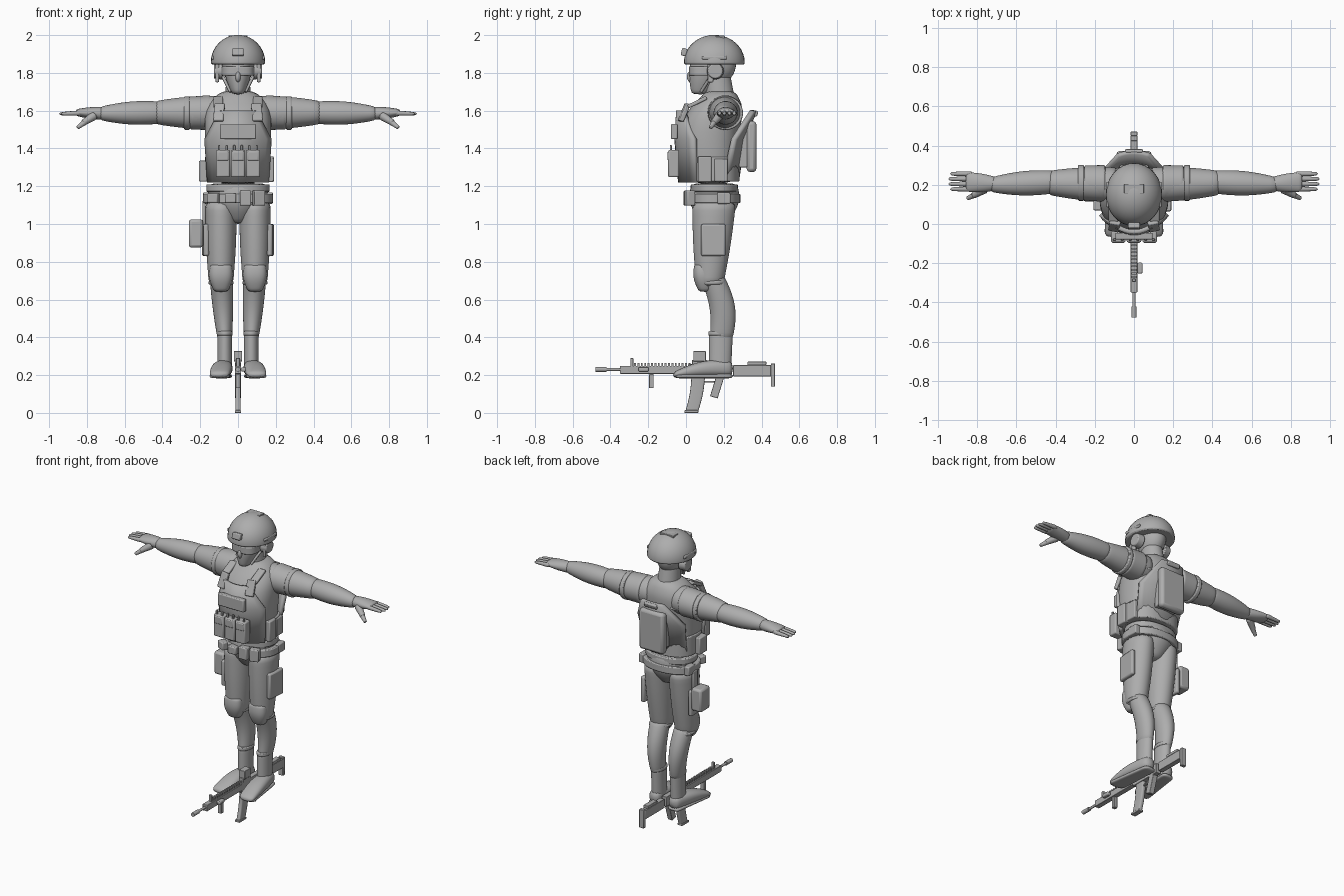
import bpy, bmesh, math
from mathutils import Vector, Matrix

if "Cube" in bpy.data.objects:
    bpy.data.objects.remove(bpy.data.objects["Cube"], do_unlink=True)

GREY = (.42, .42, .42, 1)
grey = bpy.data.materials.new("plain_grey")
grey.use_nodes = True
grey.diffuse_color = GREY
grey.node_tree.nodes["Principled BSDF"].inputs["Base Color"].default_value = GREY


def finish(name, bm, mirror=False, smooth=False, bevel=0, thick=0):
    bmesh.ops.recalc_face_normals(bm, faces=bm.faces)
    mesh = bpy.data.meshes.new(name)
    bm.to_mesh(mesh)
    bm.free()
    mesh.materials.append(grey)
    obj = bpy.data.objects.new(name, mesh)
    bpy.context.collection.objects.link(obj)
    bpy.ops.object.select_all(action='DESELECT')
    bpy.context.view_layer.objects.active = obj
    obj.select_set(True)
    bpy.ops.object.shade_smooth_by_angle(angle=math.radians(180 if smooth else 40))
    if thick:
        solid = obj.modifiers.new("thickness", 'SOLIDIFY')
        solid.thickness, solid.offset = thick, 0
    if bevel:
        rounding = obj.modifiers.new("rounding", 'BEVEL')
        rounding.width, rounding.segments = bevel, 2
    if mirror:
        obj.modifiers.new("other_side", 'MIRROR').use_mirror_merge = False
    if smooth:
        obj.modifiers.new("smoothing", 'SUBSURF').levels = 1
        obj.modifiers["smoothing"].render_levels = 1


def tube(name, spine, power=1, count=20, smooth=True, **look):
    """Skin over elliptical rings; the spine holds (centre, radii) pairs."""
    bm = bmesh.new()
    span = Vector(spine[-1][0]) - Vector(spine[0][0])
    along = max(range(3), key=lambda k: abs(span[k]))
    axes = [k for k in range(3) if k != along]
    loops = []
    for centre, radii in spine:
        loop = []
        for i in range(count):
            turn = math.tau * i / count
            point = Vector(centre)
            for k, r, wave in zip(axes, radii, (math.cos(turn), math.sin(turn))):
                point[k] += r * math.copysign(abs(wave) ** power, wave)
            loop.append(bm.verts.new(point))
        loops.append(loop)
    for low, high in zip(loops, loops[1:]):
        for i in range(count):
            bm.faces.new((low[i - 1], low[i], high[i], high[i - 1]))
    bm.faces.new(loops[0])
    bm.faces.new(loops[-1])
    finish(name, bm, smooth=smooth, **look)


def limb(name, start, end, start_radii, end_radii, bulge=0, sway=(0, 0, 0), steps=8, **look):
    """Tapered form whose middle swells by bulge and shifts by sway."""
    spine = []
    for i in range(steps + 1):
        t = i / steps
        swell = math.sin(math.pi * t)
        centre = Vector(start).lerp(Vector(end), t) + Vector(sway) * swell
        radii = Vector(start_radii).lerp(Vector(end_radii), t)
        spine.append((centre, [r + bulge * swell for r in radii]))
    tube(name, spine, **look)


def band(name, centre, radii, width, axis='Z', mirror=False, power=.9):
    half = Vector([width / 2 if k == axis else 0 for k in 'XYZ'])
    spine = [(Vector(centre) - half, radii), (Vector(centre) + half, radii)]
    tube(name, spine, power=power, count=32, smooth=False, bevel=.006, mirror=mirror)


def box(name, centre, size, tilt=0, turn=0, bevel=.006, mirror=False):
    bm = bmesh.new()
    spin = Matrix.Rotation(turn, 4, 'Z') @ Matrix.Rotation(tilt, 4, 'X')
    place = Matrix.Translation(centre) @ spin @ Matrix.Diagonal((*size, 1))
    bmesh.ops.create_cube(bm, size=1, matrix=place)
    finish(name, bm, mirror=mirror, bevel=bevel)


def rod(name, start, end, radius, tip=None, mirror=False, bevel=0):
    start, end = Vector(start), Vector(end)
    aim = (end - start).to_track_quat('Z', 'Y').to_matrix().to_4x4()
    bm = bmesh.new()
    bmesh.ops.create_cone(bm, cap_ends=True, segments=16, radius1=radius, radius2=tip or radius,
                          depth=(end - start).length, matrix=Matrix.Translation((start + end) / 2) @ aim)
    finish(name, bm, mirror=mirror, bevel=bevel)


def ball(name, centre, radii, cut_below=None, thick=0, mirror=False):
    bm = bmesh.new()
    bmesh.ops.create_uvsphere(bm, u_segments=32, v_segments=20, radius=1)
    bm.transform(Matrix.Translation(centre) @ Matrix.Diagonal((*radii, 1)))
    if cut_below:
        bmesh.ops.bisect_plane(bm, geom=bm.verts[:] + bm.edges[:] + bm.faces[:],
                               plane_co=(0, 0, cut_below), plane_no=(0, 0, 1), clear_inner=True)
    finish(name, bm, mirror=mirror, thick=thick)


def panel(name, rows, thick=.024, columns=12):
    """Curved sheet; rows are (height, half width, middle y, edge y)."""
    bm = bmesh.new()
    across = [2 * i / columns - 1 for i in range(columns + 1)]
    grid = [[bm.verts.new((u * half, middle + (edge - middle) * u * u, z)) for u in across]
            for z, half, middle, edge in rows]
    for low, high in zip(grid, grid[1:]):
        for i in range(columns):
            bm.faces.new((low[i], low[i + 1], high[i + 1], high[i]))
    finish(name, bm, thick=thick)


# Torso, neck and waist
torso_rings = [(1.2, .14, .16, .13), (1.32, .12, .17, .15), (1.5, .12, .18, .165),
               (1.61, .16, .18, .15), (1.67, .18, .13, .1), (1.71, .18, .08, .08)]
tube("torso", [((0, y, z), (wide, deep)) for z, y, wide, deep in torso_rings], power=.85)
limb("neck", (0, .18, 1.66), (0, .16, 1.82), (.07, .08), (.06, .07))
limb("pelvis", (0, .15, 1.22), (0, .15, 1), (.16, .12), (.05, .06), bulge=.04)
band("belt", (0, .15, 1.135), (.184, .138), width=.05)
band("trouser_band", (0, .15, 1.19), (.168, .125), width=.04)

# Head and face
ball("head", (0, .145, 1.85), (.085, .12, .12))
limb("face", (0, .14, 1.88), (0, .075, 1.685), (.083, .115), (.03, .045), bulge=.012)
ball("nose", (0, .025, 1.78), (.015, .02, .03))
band("goggles", (0, .095, 1.81), (.087, .08), width=.05, power=.75)
rod("ear_cup", (.08, .155, 1.81), (.128, .155, 1.81), radius=.046, tip=.04, mirror=True, bevel=.006)
box("headset_hook", (.11, .13, 1.8), (.02, .03, .1), mirror=True)
rod("chin_strap", (.08, .13, 1.78), (.04, .08, 1.7), radius=.008, mirror=True)

# Helmet shell and fittings
ball("helmet", (0, .15, 1.855), (.138, .155, .14), cut_below=1.85, thick=.012)
band("helmet_rim", (0, .15, 1.855), (.142, .16), width=.02, power=1)
box("helmet_mount", (0, -.01, 1.91), (.06, .03, .04), tilt=-.25)
box("helmet_top_patch", (0, .18, 1.99), (.1, .05, .015), bevel=.003)
box("helmet_rail", (.134, .15, 1.88), (.014, .13, .02), mirror=True)

# Arms and sleeves
limb("upper_arm", (.07, .2, 1.59), (.45, .21, 1.59), (.09, .09), (.06, .06), bulge=.01, mirror=True)
limb("forearm", (.39, .215, 1.59), (.74, .2, 1.585), (.058, .058), (.036, .034), bulge=.016, mirror=True)
limb("sleeve", (.14, .207, 1.59), (.26, .21, 1.587), (.095, .094), (.09, .088), mirror=True)
band("sleeve_band", (.27, .21, 1.587), (.092, .089), width=.03, axis='X', mirror=True, power=1)

# Hands
limb("palm", (.7, .205, 1.585), (.86, .215, 1.59), (.034, .034), (.05, .017), bulge=.006, mirror=True)
for i, name in enumerate(("index", "middle", "ring", "little")):
    y = .178 + i * .026
    reach = .955 - abs(i - 1.5) * .01
    limb(name + "_finger", (.82, y, 1.588), (reach, y, 1.583), (.015, .016), (.01, .009),
         steps=3, count=10, mirror=True)
rod("thumb", (.76, .18, 1.575), (.82, .145, 1.535), radius=.024, tip=.016, mirror=True, bevel=.006)
rod("thumb_tip", (.81, .15, 1.54), (.85, .13, 1.51), radius=.016, tip=.01, mirror=True, bevel=.004)

# Legs and boots
limb("thigh", (.09, .15, 1.13), (.09, .125, .66), (.084, .118), (.063, .07), bulge=.007, mirror=True)
limb("calf", (.09, .13, .74), (.07, .185, .38), (.062, .066), (.037, .06), bulge=.006,
     sway=(0, .035, 0), mirror=True)
limb("ankle", (.07, .185, .43), (.07, .18, .23), (.04, .064), (.04, .06), mirror=True)
band("boot_cuff", (.07, .185, .42), (.042, .066), width=.025, mirror=True, power=1)
limb("boot", (.07, .25, .235), (.1, -.07, .2), (.035, .04), (.05, .015), bulge=.014,
     sway=(0, 0, .015), power=.85, mirror=True)
limb("boot_sole", (.07, .25, .195), (.1, -.06, .195), (.04, .012), (.055, .012), power=.6, mirror=True)
limb("knee_pad", (.09, .08, .79), (.09, .1, .64), (.055, .035), (.035, .03), bulge=.018,
     power=.8, mirror=True)
band("knee_strap", (.09, .14, .69), (.066, .07), width=.02, mirror=True)
box("thigh_pocket", (.172, .145, .915), (.03, .13, .17), turn=-.08, bevel=.01, mirror=True)
box("holster", (-.223, .165, .95), (.075, .1, .15), bevel=.014)
box("holster_strap", (-.18, .165, 1.05), (.016, .05, .15))

# Vest panels and shoulder straps
panel("vest_front", [(1.22, .155, -.03, .06), (1.45, .17, -.05, .05), (1.6, .09, -.04, -.01)])
panel("vest_back", [(1.23, .15, .27, .2), (1.45, .17, .3, .25), (1.6, .08, .365, .35)])
band("vest_side_band", (0, .14, 1.29), (.176, .144), width=.13, power=.8)
box("strap_pad", (.1, -.01, 1.59), (.055, .025, .1), tilt=-.4, turn=.2, mirror=True)
box("shoulder_strap", (.105, .06, 1.645), (.05, .11, .02), tilt=.45, mirror=True)
box("rear_strap", (.105, .25, 1.6), (.05, .02, .12), tilt=.5, mirror=True)

# Pouches on the vest and belt
box("chest_pouch", (0, -.062, 1.49), (.19, .034, .08))
for x in (-.08, 0, .08):
    box("magazine_pouch", (x, -.065, 1.32), (.074, .058, .145), bevel=.008)
    box("magazine_flap", (x, -.083, 1.36), (.06, .03, .05))
    for shift in (-.02, .02):
        box("magazine_tab", (x + shift, -.08, 1.4), (.012, .012, .035), bevel=.003)
box("left_side_pouch", (.172, .1, 1.29), (.036, .07, .135))
box("left_rear_pouch", (.165, .185, 1.285), (.03, .07, .12))
box("right_side_pouch", (-.185, .11, 1.28), (.045, .08, .11))
for x, y, turn, tall in ((-.13, .03, -.4, .05), (-.04, .01, 0, .05), (.04, .01, 0, .08), (.11, .02, .3, .08)):
    box("belt_pouch", (x, y, 1.137), (.06, .045, tall), turn=turn)
box("rear_belt_pouch", (.165, .2, 1.137), (.04, .07, .06), mirror=True)

# Back pack with carry handle
box("back_pack", (0, .347, 1.41), (.18, .052, .27), bevel=.018)
box("pack_spacer", (0, .305, 1.4), (.15, .05, .2))
box("carry_handle", (0, .37, 1.585), (.09, .02, .03), tilt=-.35)


# Rifle lying along the middle line
def rifle_block(name, y, z, length, height, width=.034, tilt=0, bevel=.003):
    box("rifle_" + name, (0, y, z), (width, length, height), tilt=tilt, bevel=bevel)


rifle_block("handguard", y=-.165, z=.228, length=.37, height=.042)
rifle_block("receiver", y=.12, z=.225, length=.22, height=.065)
rifle_block("stock", y=.35, z=.223, length=.2, height=.06)
rifle_block("cheek_rest", y=.375, z=.262, length=.1, height=.018)
rifle_block("butt", y=.46, z=.2, length=.022, height=.122)
rifle_block("front_sight", y=-.287, z=.268, length=.016, height=.045, width=.02)
rifle_block("optic", y=.072, z=.3, length=.066, height=.055, width=.044)
rifle_block("optic_base", y=.072, z=.265, length=.08, height=.03)
rifle_block("fore_grip", y=-.183, z=.168, length=.024, height=.075, width=.026)
rifle_block("pistol_grip", y=.165, z=.14, length=.042, height=.12, tilt=-.3)
rifle_block("trigger_guard", y=.115, z=.165, length=.07, height=.01, width=.016)
rifle_block("magazine_base", y=.028, z=.007, length=.074, height=.014)
for i in range(20):
    rifle_block("rail_tooth", y=-.27 + i * .018, z=.255, length=.009, height=.016, width=.024, bevel=0)
box("rifle_light", (.03, -.225, .23), (.026, .055, .022))
rod("rifle_barrel", (0, -.44, .23), (0, -.33, .23), radius=.008)
rod("rifle_muzzle", (0, -.478, .23), (0, -.42, .23), radius=.013)
limb("rifle_magazine", (0, .028, 0), (0, .065, .2), (.014, .034), (.014, .036), sway=(0, .008, 0),
     power=.4, smooth=False)
